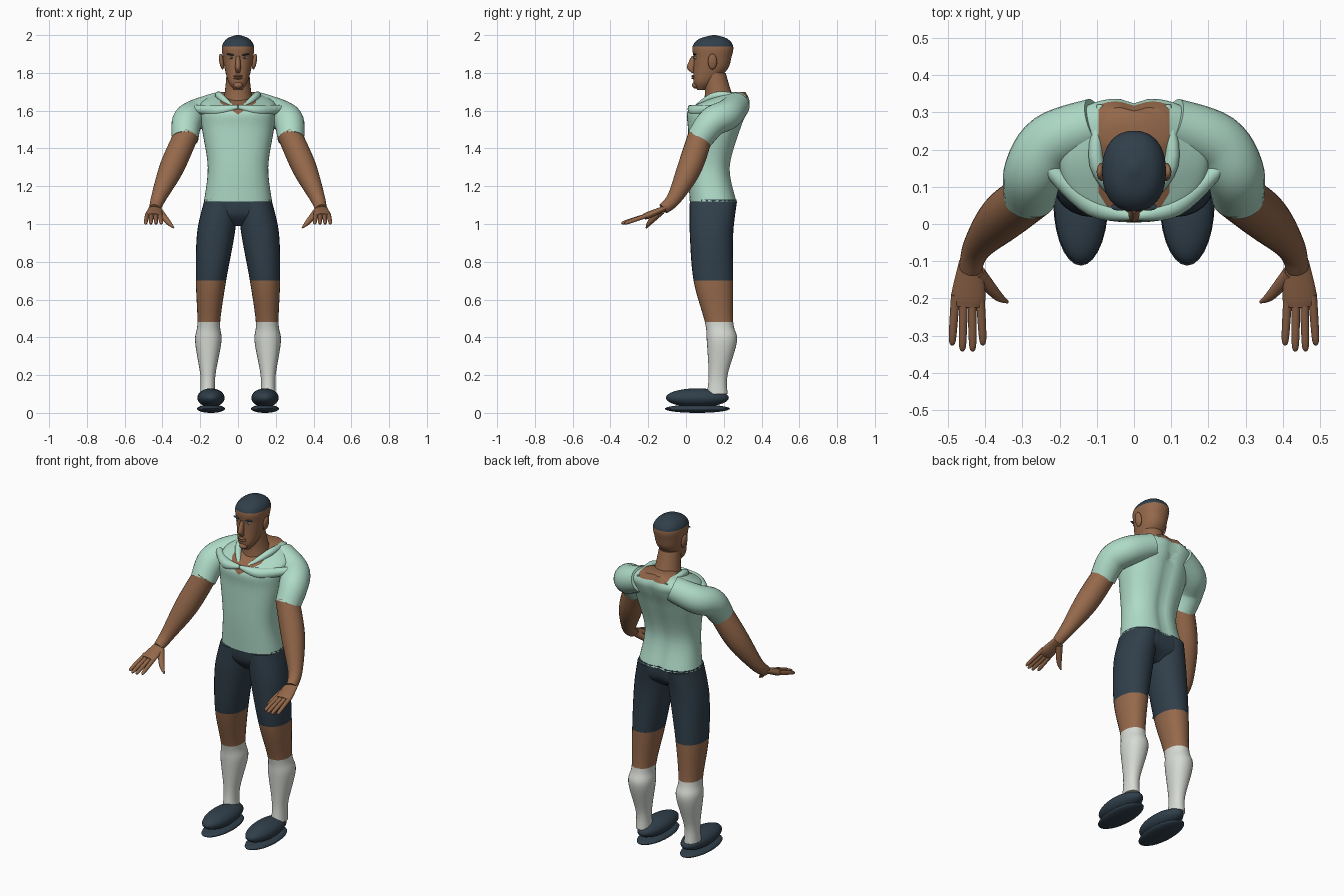
import bpy, bmesh, math
from mathutils import Vector, Matrix

cube = bpy.data.objects.get("Cube")
if cube:
    bpy.data.objects.remove(cube)


def material(name, rgb):
    m = bpy.data.materials.new(name)
    m.use_nodes = True
    m.diffuse_color = (*rgb, 1)
    m.node_tree.nodes["Principled BSDF"].inputs["Base Color"].default_value = (*rgb, 1)
    return m


SKIN = material("brown skin", (.3, .14, .07))
SHIRT = material("mint shirt", (.43, .71, .58))
DARK = material("dark slate", (.03, .05, .07))
SOCK = material("off white sock", (.68, .71, .66))


def finish(name, bm, mats):
    bmesh.ops.recalc_face_normals(bm, faces=bm.faces)
    for face in bm.faces:
        face.smooth = True
    mesh = bpy.data.meshes.new(name)
    bm.to_mesh(mesh)
    bm.free()
    mesh.set_sharp_from_angle(angle=math.radians(50))
    for mat in mats:
        mesh.materials.append(mat)
    ob = bpy.data.objects.new(name, mesh)
    bpy.context.collection.objects.link(ob)
    return ob


def spline(keys, sub):
    """Catmull-Rom curve through the key rings"""
    rings = []
    for i in range(len(keys) - 1):
        before, start = keys[max(i - 1, 0)], keys[i]
        end, after = keys[i + 1], keys[min(i + 2, len(keys) - 1)]
        for step in range(sub):
            t = step / sub
            rings.append([q + t * (r - p + t * (2*p - 5*q + 4*r - s + t * (3*q - p - 3*r + s))) / 2
                          for p, q, r, s in zip(before, start, end, after)])
    return rings + [keys[-1]]


def upright(rows, centre=lambda z: 0):
    """Level rings from rows of height, half width, front and back"""
    return [(centre(z), (front + back) / 2, z, wide, (back - front) / 2)
            for z, wide, front, back in rows]


def tube(points, flat=1):
    """Rings for a limb from points with a radius"""
    return [(x, y, z, r, r * flat) for x, y, z, r in points]


def loft(name, keys, mats, starts=(0,), along=False, power=2, side=1, seg=28, sub=6, groove=False):
    """Skin the rings; starts holds the key ring where each material begins"""
    rings = spline(keys, sub)
    bm = bmesh.new()
    rows = []
    for i, (x, y, z, wide, deep) in enumerate(rings):
        turn = Matrix.Identity(3)
        if along:
            ahead, behind = rings[min(i + 1, len(rings) - 1)], rings[max(i - 1, 0)]
            turn = (Vector(ahead[:3]) - Vector(behind[:3])).to_track_quat('Z', 'Y').to_matrix()
        row = []
        for k in range(seg):
            c, s = math.cos(math.tau * k / seg), math.sin(math.tau * k / seg)
            p = Vector((wide * math.copysign(abs(c) ** (2 / power), c),
                        deep * math.copysign(abs(s) ** (2 / power), s), 0))
            p = Vector((x, y, z)) + turn @ p
            if groove and p.y > y:
                p.y -= .016 * math.exp(-(p.x / .03) ** 2)
            row.append(bm.verts.new((p.x * side, p.y, p.z)))
        rows.append(row)
    for i, (low, high) in enumerate(zip(rows, rows[1:])):
        for k in range(seg):
            j = (k + 1) % seg
            face = bm.faces.new((low[k], low[j], high[j], high[k]))
            face.material_index = sum(i // sub >= start for start in starts) - 1
    bm.faces.new(rows[0])
    bm.faces.new(rows[-1]).material_index = len(starts) - 1
    return finish(name, bm, mats)


def ellipsoid(name, centre, radii, mat, side=1, tilt=0):
    x, y, z = centre
    bm = bmesh.new()
    place = (Matrix.Translation((x * side, y, z)) @ Matrix.Rotation(tilt * side, 4, 'Y')
             @ Matrix.Diagonal((*radii, 1)))
    bmesh.ops.create_uvsphere(bm, u_segments=28, v_segments=16, radius=1, matrix=place)
    return finish(name, bm, [mat])


# Shirt body
torso = loft("shirt_body", upright([
    (1.12, .18, .02, .27), (1.3, .16, .01, .235), (1.5, .19, .01, .29), (1.6, .2, .01, .33),
    (1.65, .19, .09, .34), (1.7, .09, .2, .32)]),
    [SHIRT, SKIN], power=2.4, seg=48, groove=True)

# Open neckline: a V at the front and a square at the back
half_neck, v_base, v_slope, nape = .095, 1.58, .65, 1.67
bm = bmesh.new()
bm.from_mesh(torso.data)
cuts = [((0, 0, nape), (0, 0, 1))]
for s in (1, -1):
    cuts += [((s * half_neck, 0, 0), (1, 0, 0)), ((0, 0, v_base), (s * v_slope, 0, 1))]
for point, normal in cuts:
    bmesh.ops.bisect_plane(bm, geom=bm.verts[:] + bm.edges[:] + bm.faces[:],
                           plane_co=point, plane_no=normal, dist=.0001)
for face in bm.faces:
    c = face.calc_center_median()
    inside = abs(c.x) < half_neck and c.z > v_base + v_slope * abs(c.x)
    face.material_index = int(inside and (c.y < .2 or c.z > nape))
bm.to_mesh(torso.data)
bm.free()

# Shorts seat
loft("shorts_seat", upright([
    (1.13, .18, .02, .27), (1.05, .17, .03, .26), (.99, .05, .08, .2)]),
    [DARK], power=2.4, groove=True)

# Neck and head, with the hair as the top rings
loft("neck", upright([(1.6, .09, .09, .28), (1.7, .07, .1, .24), (1.8, .06, .09, .21)]), [SKIN])
loft("head", upright([
    (1.71, .02, .06, .1), (1.75, .05, .04, .15), (1.82, .07, .04, .22), (1.88, .08, .04, .24),
    (1.94, .085, .035, .25), (1.98, .06, .07, .22), (2, .01, .14, .16)]),
    [SKIN, DARK], starts=(0, 4), power=2.25, seg=40)
loft("nose", upright([
    (1.89, .01, .03, .06), (1.83, .015, .005, .05), (1.8, .01, .03, .05)]), [SKIN])
for name, z in (("upper_lip", 1.783), ("lower_lip", 1.772)):
    ellipsoid(name, (0, .04, z), (.024, .012, .006), SKIN)
ellipsoid("chin", (0, .05, 1.735), (.024, .018, .018), SKIN)

# Lower limbs lean outward from hip to ankle
leg = upright([
    (1.12, .09, .02, .27), (.95, .1, .02, .25), (.7, .08, .04, .25), (.48, .06, .1, .25),
    (.38, .07, .11, .27), (.2, .04, .12, .22), (.1, .04, .11, .22)],
    centre=lambda z: .16 - .05 * z ** 3)

# Limbs that follow a path, each with its colour
limbs = {
    "sleeve": (SHIRT, tube([(.1, .27, 1.63, .07), (.22, .22, 1.58, .08),
                            (.27, .14, 1.54, .08), (.28, .07, 1.45, .07)])),
    "arm": (SKIN, tube([(.27, .08, 1.48, .065), (.35, .02, 1.3, .065),
                        (.42, -.06, 1.14, .04), (.44, -.12, 1.08, .03)])),
    "chest_fold": (SHIRT, tube([(0, .02, 1.62, .01), (.11, .05, 1.6, .03), (.23, .15, 1.61, .02)])),
    "collar": (SHIRT, tube([(.02, .04, 1.61, .01), (.1, .16, 1.68, .02), (.09, .32, 1.67, .01)])),
    "palm": (SKIN, tube([(.44, -.1, 1.09, .03), (.445, -.19, 1.05, .046),
                         (.447, -.22, 1.04, .04)], flat=.4)),
    "thumb": (SKIN, tube([(.42, -.13, 1.07, .02), (.37, -.19, 1.01, .014), (.34, -.21, .98, .004)])),
}
# Fingers fan out from the palm in even steps
for i, name in enumerate(("little", "ring", "middle", "index")):
    base, tip = .48 - .022 * i, .488 - .027 * i
    reach = -.325 if name in ("little", "index") else -.34
    limbs[name + "_finger"] = (SKIN, tube([
        (base, -.19, 1.05, .012), (tip, reach + .02, 1.01, .01), (tip, reach, 1, .003)]))

for side, tag in ((1, "left"), (-1, "right")):
    for name, (mat, keys) in limbs.items():
        loft(f"{tag}_{name}", keys, [mat], along=True, side=side)
    # Leg in three bands: shorts, bare knee, sock
    loft(tag + "_leg", leg, [DARK, SKIN, SOCK], starts=(0, 2, 3), power=2.15, side=side)
    # Shoes
    ellipsoid(tag + "_shoe", (.143, .06, .08), (.072, .167, .05), DARK, side)
    ellipsoid(tag + "_sole", (.143, .06, .022), (.074, .172, .022), DARK, side)
    # Ears, eyes and brows
    ellipsoid(tag + "_ear", (.087, .14, 1.86), (.012, .024, .042), SKIN, side, tilt=.15)
    ellipsoid(tag + "_eye", (.035, .052, 1.88), (.015, .009, .006), SOCK, side)
    ellipsoid(tag + "_iris", (.035, .046, 1.88), (.006, .005, .005), DARK, side)
    ellipsoid(tag + "_brow", (.038, .046, 1.897), (.024, .01, .004), DARK, side, tilt=-.12)
